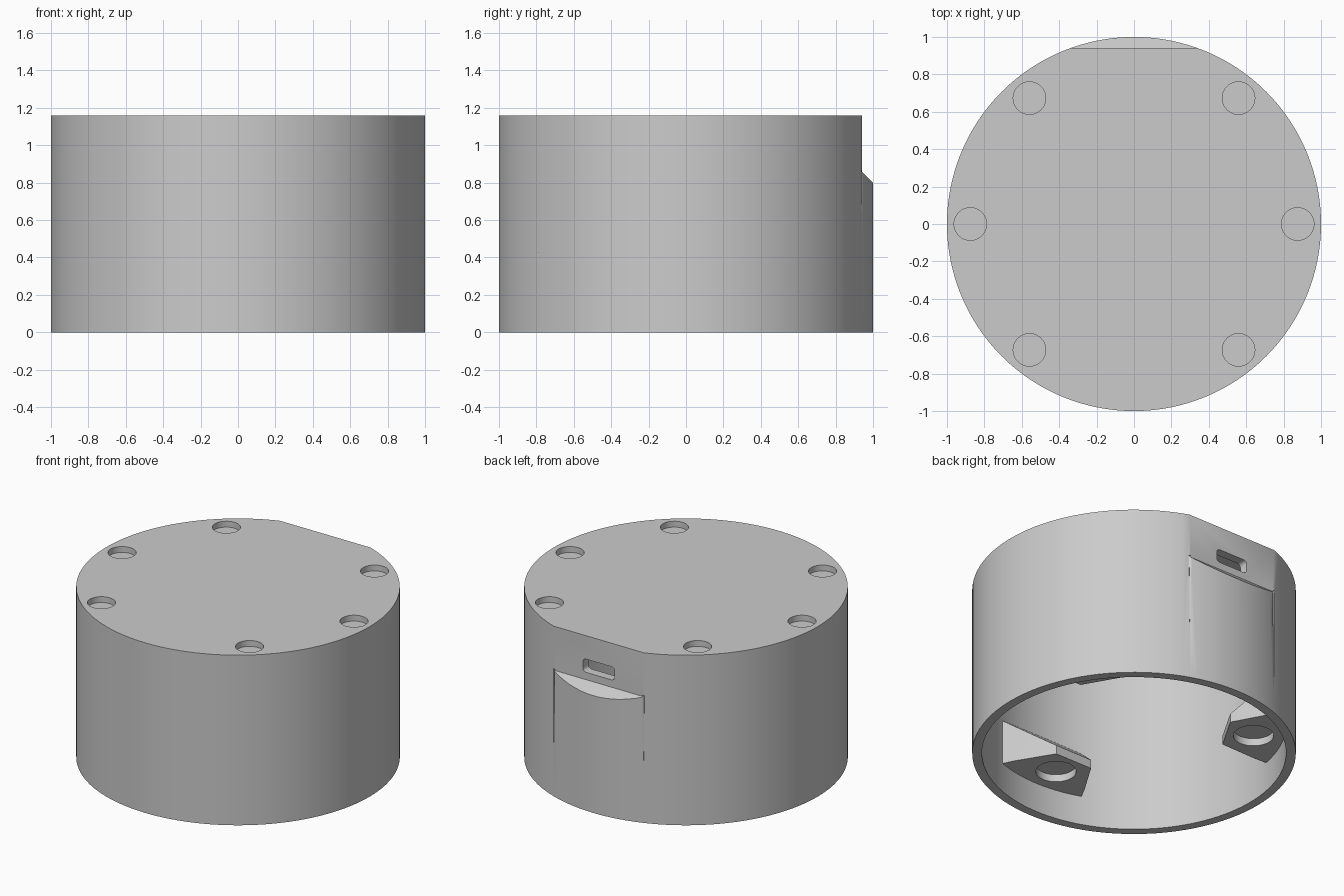
import bpy, bmesh
from math import radians, cos, sin
from mathutils import Matrix

cube = bpy.data.objects.get("Cube")
if cube:
    bpy.data.objects.remove(cube, do_unlink=True)

grey = bpy.data.materials.new("plain grey")
grey.use_nodes = True
grey.diffuse_color = (0.6, 0.6, 0.6, 1)
grey.node_tree.nodes["Principled BSDF"].inputs["Base Color"].default_value = (0.6, 0.6, 0.6, 1)


def make(name, bm):
    bmesh.ops.recalc_face_normals(bm, faces=bm.faces)
    mesh = bpy.data.meshes.new(name)
    bm.to_mesh(mesh)
    bm.free()
    mesh.materials.append(grey)
    obj = bpy.data.objects.new(name, mesh)
    bpy.context.collection.objects.link(obj)
    return obj


def cylinder(name, r, z0, z1, x=0, y=0, sides=128, r_top=None):
    bm = bmesh.new()
    bmesh.ops.create_cone(bm, cap_ends=True, segments=sides, radius1=r,
                          radius2=r if r_top is None else r_top, depth=z1 - z0,
                          matrix=Matrix.Translation((x, y, (z0 + z1) / 2)))
    return make(name, bm)


def prism(points, offset):
    bm = bmesh.new()
    face = bm.faces.new([bm.verts.new(p) for p in points])
    new = bmesh.ops.extrude_face_region(bm, geom=[face])["geom"]
    bmesh.ops.translate(bm, vec=offset,
                        verts=[v for v in new if isinstance(v, bmesh.types.BMVert)])
    return bm


def cut(obj, cutter):
    cutter.hide_render = True
    mod = obj.modifiers.new("cut", 'BOOLEAN')
    mod.operation, mod.solver, mod.object = 'DIFFERENCE', 'EXACT', cutter
    bpy.context.view_layer.objects.active = obj
    bpy.ops.object.modifier_apply(modifier=mod.name)
    bpy.data.objects.remove(cutter, do_unlink=True)


def flat_cutter(name, y, z):
    # Vertical flat at y with a 45 degree ledge running down and out from z
    pts = [(-0.8, y, z), (-0.8, 1.1, z - 1.1 + y), (-0.8, 1.1, 1.3), (-0.8, y, 1.3)]
    return make(name, prism(pts, (1.6, 0, 0)))


# Hollow round shell, open below, with a flat at the upper back
shell = cylinder("housing_shell", 1.0, 0, 1.16)
cavity = cylinder("cavity_cutter", 0.94, -0.2, 1.09)
cut(cavity, flat_cutter("inner_flat_cutter", 0.88, 0.83))
cut(shell, cavity)
cut(shell, flat_cutter("outer_flat_cutter", 0.94, 0.86))

# Round pockets in the top
for side in (0, 180):
    for angle in (-50.3, 0, 50.3):
        a = radians(side + angle)
        cut(shell, cylinder("pocket_cutter", 0.087, 1.12, 1.3,
                            0.875 * cos(a), 0.875 * sin(a), 48))

# Port slot with rounded corners
bm = prism([(-0.12, 0.8, 0.91), (0.12, 0.8, 0.91), (0.12, 0.8, 1.0), (-0.12, 0.8, 1.0)],
           (0, 0.3, 0))
long_edges = [e for e in bm.edges if abs(e.verts[0].co.y - e.verts[1].co.y) > 0.2]
bmesh.ops.bevel(bm, geom=long_edges, offset=0.025, segments=4, profile=0.5, affect='EDGES')
cut(shell, make("port_cutter", bm))

# Fine tapering seams below the flat
for x in (-0.338, 0.338):
    cut(shell, cylinder("seam_cutter", 0.002, 0.25, 0.87, x, 0.943, 4, 0.01))

# Three gusseted inner mounts with blind pockets underneath
half = [(0.14, -0.58), (0.28, -0.81), (0.33, -0.91)]
plan = half + [(0, -0.97)] + [(-x, y) for x, y in reversed(half)]
parts = [shell]
for name, turn in (("front_mount", 0), ("back_left_mount", 120), ("back_right_mount", 240)):
    bm = prism([(x, y, 0.2) for x, y in plan], (0, 0, 0.5))
    res = bmesh.ops.bisect_plane(bm, geom=bm.verts[:] + bm.edges[:] + bm.faces[:],
                                 plane_co=(0, -0.58, 0.26), plane_no=(0, 0.8, 1),
                                 clear_outer=True)
    rim = [e for e in res["geom_cut"] if isinstance(e, bmesh.types.BMEdge)]
    bmesh.ops.edgeloop_fill(bm, edges=rim)
    mount = make(name, bm)
    cut(mount, cylinder("mount_pocket_cutter", 0.125, 0.1, 0.25, 0, -0.75, 48))
    mount.data.transform(Matrix.Rotation(radians(turn), 4, 'Z'))
    parts.append(mount)

# Smooth curved walls, sharp rims
bpy.ops.object.select_all(action='DESELECT')
for obj in parts:
    obj.select_set(True)
bpy.context.view_layer.objects.active = shell
bpy.ops.object.shade_smooth_by_angle(angle=radians(30))
